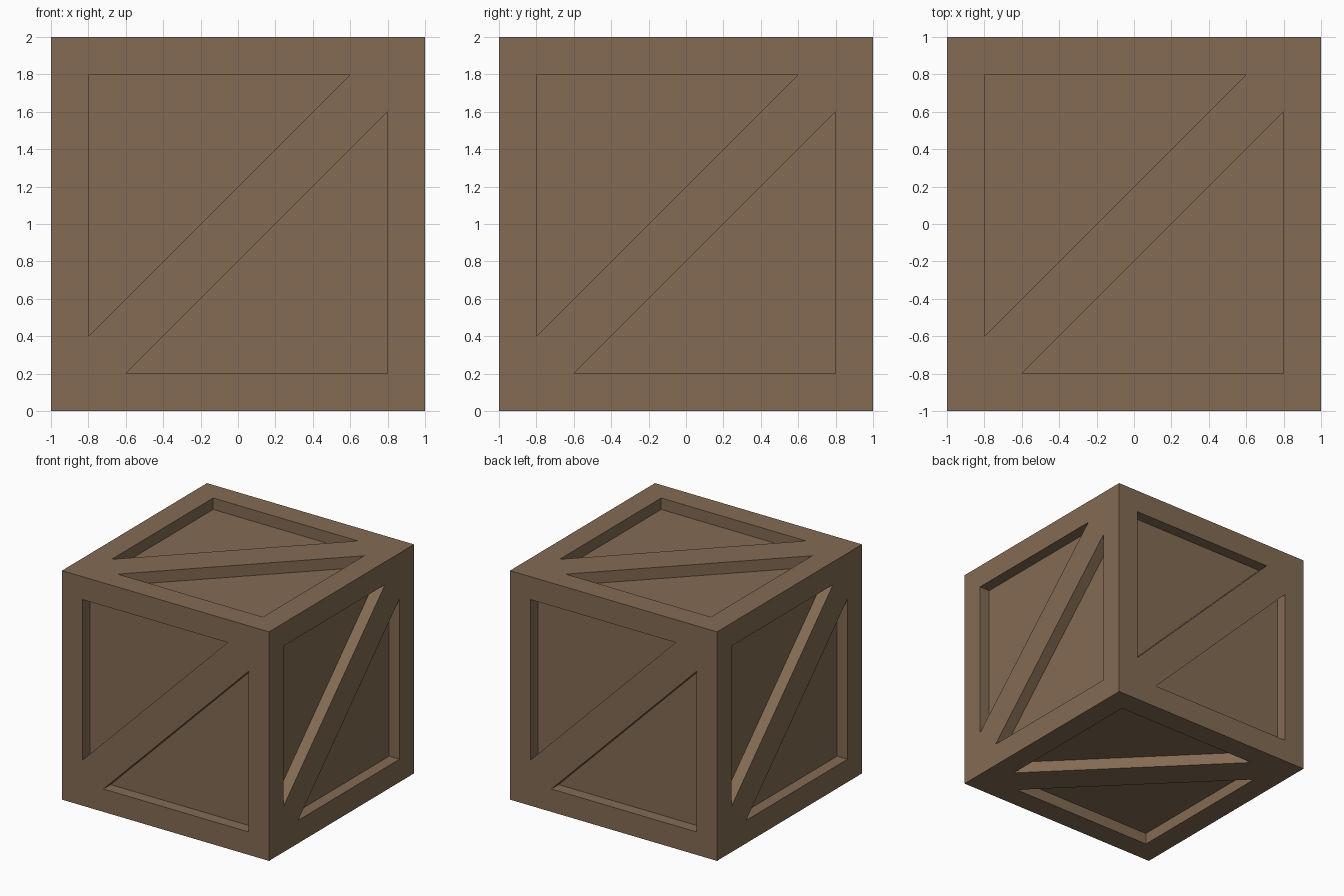
import bpy
import bmesh
from math import radians
from mathutils import Matrix, Vector

cube = bpy.data.objects.get("Cube")
if cube:
    bpy.data.objects.remove(cube, do_unlink=True)

SIZE, BORDER, BRACE, DEPTH = 2.0, 0.2, 0.2, 0.1
HALF = SIZE / 2

# Brown wood
wood = bpy.data.materials.new("brown_wood")
wood.use_nodes = True
colour = (0.228, 0.146, 0.086, 1)
wood.diffuse_color = colour
bsdf = next(n for n in wood.node_tree.nodes if n.type == 'BSDF_PRINCIPLED')
bsdf.inputs["Base Color"].default_value = colour


def make_object(name, bm):
    bmesh.ops.recalc_face_normals(bm, faces=bm.faces)
    mesh = bpy.data.meshes.new(name)
    bm.to_mesh(mesh)
    bm.free()
    mesh.materials.append(wood)
    obj = bpy.data.objects.new(name, mesh)
    bpy.context.collection.objects.link(obj)
    return obj


def add_prism(bm, outline, turn):
    """Triangular prism that sinks into the front side, turned to another side."""
    overshoot = 0.1
    verts = [bm.verts.new((x, -HALF - overshoot, z)) for x, z in outline]
    face = bm.faces.new(verts)
    out = bmesh.ops.extrude_face_region(bm, geom=[face], use_keep_orig=True)
    top = [g for g in out["geom"] if isinstance(g, bmesh.types.BMVert)]
    bmesh.ops.translate(bm, verts=top, vec=Vector((0, overshoot + DEPTH, 0)))
    bmesh.ops.transform(bm, matrix=turn, verts=verts + top)


# Crate body
bm = bmesh.new()
bmesh.ops.create_cube(bm, size=SIZE)
crate = make_object("crate", bm)

# Two triangular recesses per side, leaving the border and a diagonal brace
inner = HALF - BORDER
upper = [(-inner, BRACE - inner), (-inner, inner), (inner - BRACE, inner)]
lower = [(-x, -z) for x, z in upper]
turns = [Matrix.Rotation(radians(a), 4, 'Z') for a in (0, 90, 180, 270)]
turns += [Matrix.Rotation(radians(a), 4, 'X') for a in (-90, 90)]
bm = bmesh.new()
for turn in turns:
    for outline in (upper, lower):
        add_prism(bm, outline, turn)
cutter = make_object("recess_cutter", bm)
cutter.hide_render = True

# Cut the recesses
cut = crate.modifiers.new("recesses", 'BOOLEAN')
cut.operation = 'DIFFERENCE'
cut.solver = 'EXACT'
cut.object = cutter
bpy.context.view_layer.objects.active = crate
bpy.ops.object.modifier_apply(modifier=cut.name)
bpy.data.objects.remove(cutter, do_unlink=True)

# Stand the crate on the floor
crate.data.transform(Matrix.Translation((0, 0, HALF)))
